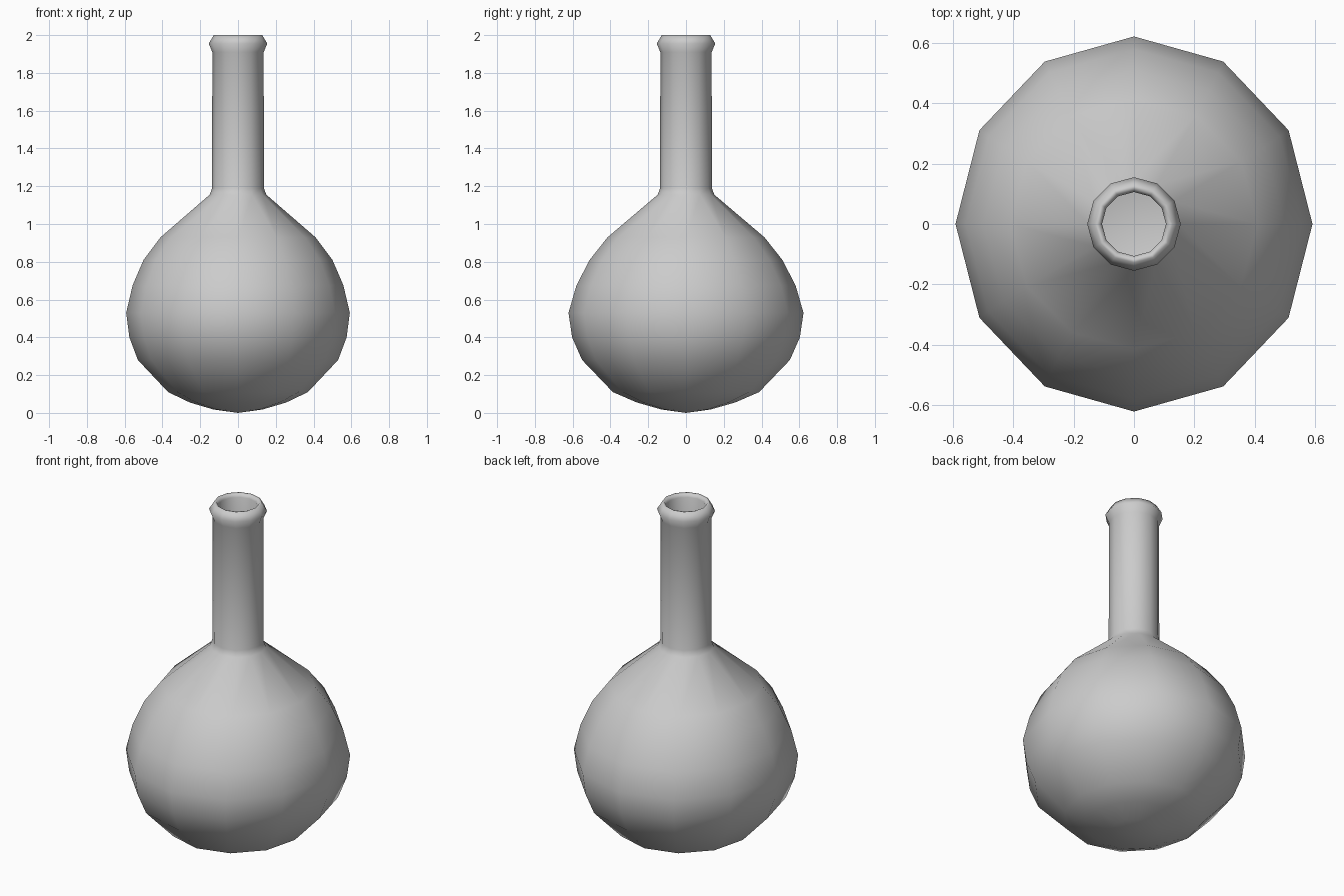
import bpy, bmesh, math

if "Cube" in bpy.data.objects:
    bpy.data.objects.remove(bpy.data.objects["Cube"])

SIDES = 12

# profile rows: x radius, y radius, height
bulb = [(0.13, 0.13, 0.018), (0.255, 0.26, 0.055), (0.37, 0.387, 0.11),
        (0.53, 0.55, 0.28), (0.575, 0.603, 0.40), (0.592, 0.622, 0.53),
        (0.558, 0.58, 0.675), (0.50, 0.51, 0.81), (0.41, 0.415, 0.93)]
neck = [(0.15, 1.155), (0.137, 1.19), (0.136, 1.91), (0.155, 1.955),
        (0.128, 2.0), (0.115, 1.998), (0.106, 1.98), (0.106, 1.165)]

# outer bulb, neck and lip, then the hollow inside
rows = bulb + [(r, r, z) for r, z in neck]
rows += [(rx * 0.95, ry * 0.95, 0.53 + (z - 0.53) * 0.95)
         for rx, ry, z in reversed(bulb)]

bm = bmesh.new()


def ring(rx, ry, z):
    return [bm.verts.new((rx * math.cos(2 * math.pi * i / SIDES),
                          ry * math.sin(2 * math.pi * i / SIDES), z))
            for i in range(SIDES)]


rings = [ring(*row) for row in rows]
for a, b in zip(rings, rings[1:]):
    for i in range(SIDES):
        j = (i + 1) % SIDES
        bm.faces.new((a[i], a[j], b[j], b[i]))

# close the outer and inner bottoms
for loop, z in ((rings[0], 0.0), (rings[-1], 0.03)):
    tip = bm.verts.new((0, 0, z))
    for i in range(SIDES):
        bm.faces.new((tip, loop[i], loop[(i + 1) % SIDES]))

bmesh.ops.recalc_face_normals(bm, faces=bm.faces)
mesh = bpy.data.meshes.new("flask")
bm.to_mesh(mesh)
bm.free()
flask = bpy.data.objects.new("flask", mesh)
bpy.context.collection.objects.link(flask)

# smooth shading
for p in mesh.polygons:
    p.use_smooth = True
